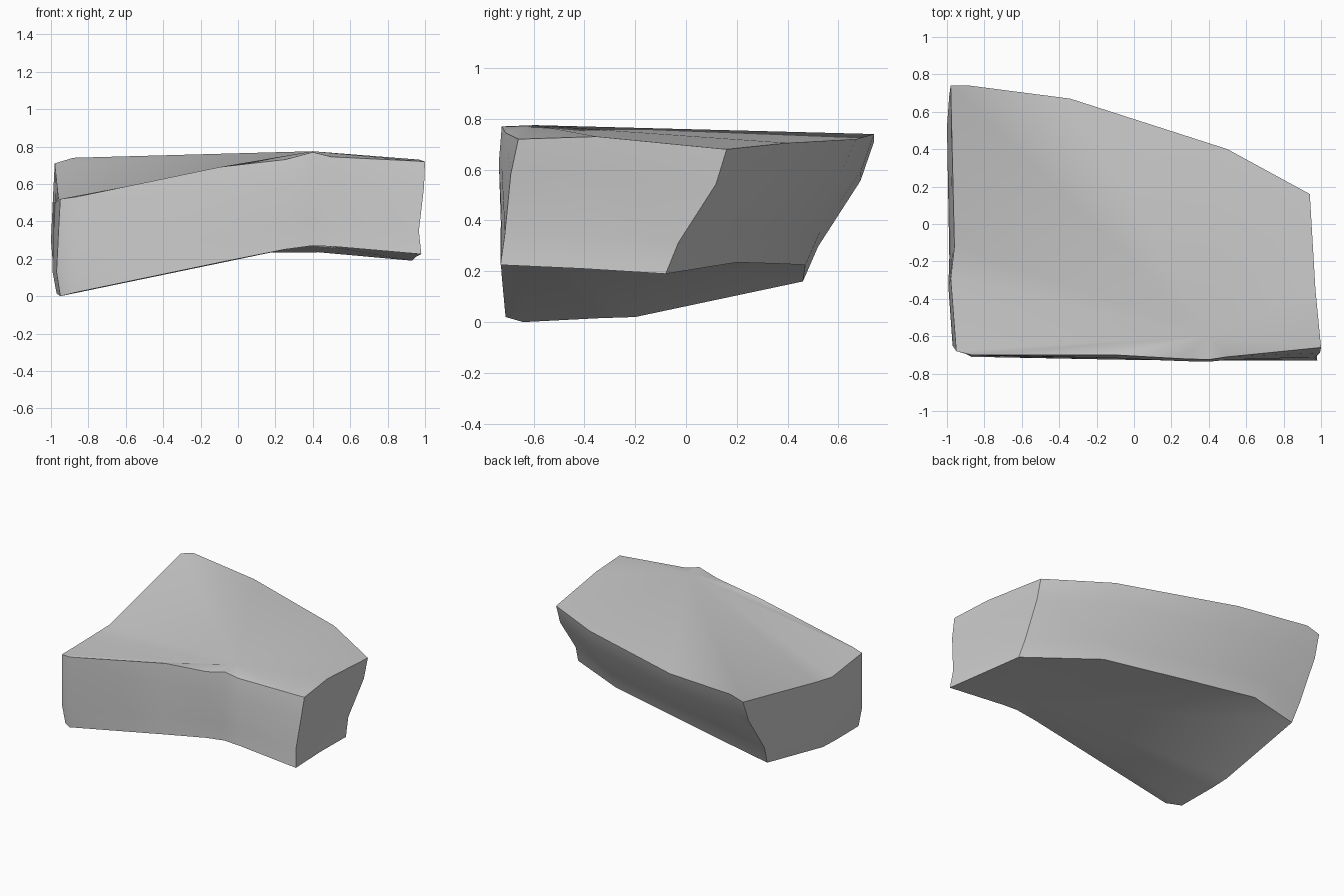
import bpy, bmesh, math
from mathutils import Vector

cube = bpy.data.objects.get("Cube")
if cube:
    bpy.data.objects.remove(cube, do_unlink=True)

# Stone colour
stone = bpy.data.materials.new("stone_grey")
stone.use_nodes = True
GREY = (0.6, 0.6, 0.6, 1)
stone.diffuse_color = GREY
stone.node_tree.nodes["Principled BSDF"].inputs["Base Color"].default_value = GREY

# Upper and lower rims, anticlockwise from the front right-hand corner of the slab
top_rim = [(-.95, -.68, .52), (-.87, -.70, .53), (-.1, -.70, .69), (.25, -.72, .73), (.4, -.725, .77),
           (.5, -.71, .745), (1, -.66, .72), (.97, -.35, .73), (.94, .16, .68), (.5, .4, .705),
           (-.34, .67, .72), (-.88, .74, .74), (-.98, .74, .71), (-.96, -.12, .52), (-.98, -.29, .5)]
low_rim = [(-.95, -.64, 0), (-.87, -.71, .02), (-.1, -.725, .18), (.25, -.73, .25), (.4, -.73, .27),
           (.52, -.73, .265), (.98, -.73, .225), (.95, -.4, .21), (.93, -.08, .19), (.43, .2, .235),
           (-.2, .36, .23), (-.65, .47, .225), (-.98, .46, .16), (-.97, -.2, .02), (-.97, -.35, .015)]
COUNT = len(top_rim)


def wall_ring(t, back, front, right, left):
    """Blend the rims and push each side in or out."""
    ring = []
    for i, (a, b) in enumerate(zip(top_rim, low_rim)):
        p = Vector(a).lerp(Vector(b), t)
        if 8 <= i <= 12:
            p.y += back
        if 2 <= i <= 6:
            p.y -= front
        if 6 <= i <= 8:
            p.x += right
        if i >= 12 or i == 0:
            p.x -= left
        ring.append(p)
    return ring


rings = [top_rim,
         wall_ring(.28, .025, .01, 0, .008),
         wall_ring(.75, -.01, 0, -.018, .02),
         low_rim]

bm = bmesh.new()
loops = [[bm.verts.new(p) for p in ring] for ring in rings]

# Side walls
for upper, lower in zip(loops, loops[1:]):
    for i in range(COUNT):
        j = (i + 1) % COUNT
        bm.faces.new((upper[i], lower[i], lower[j], upper[j]))

# Crown and underside fans
for loop, centre in ((loops[0], (.4, -.595, .775)), (loops[-1], (.4, -.6, .28))):
    hub = bm.verts.new(centre)
    for i in range(COUNT):
        bm.faces.new((hub, loop[i], loop[(i + 1) % COUNT]))

bmesh.ops.recalc_face_normals(bm, faces=bm.faces)
mesh = bpy.data.meshes.new("rock_slab")
bm.to_mesh(mesh)
bm.free()
mesh.materials.append(stone)
rock = bpy.data.objects.new("rock_slab", mesh)
bpy.context.collection.objects.link(rock)

# Smooth faces with crisp rims
bpy.ops.object.select_all(action='DESELECT')
rock.select_set(True)
bpy.context.view_layer.objects.active = rock
bpy.ops.object.shade_smooth_by_angle(angle=math.radians(40))
